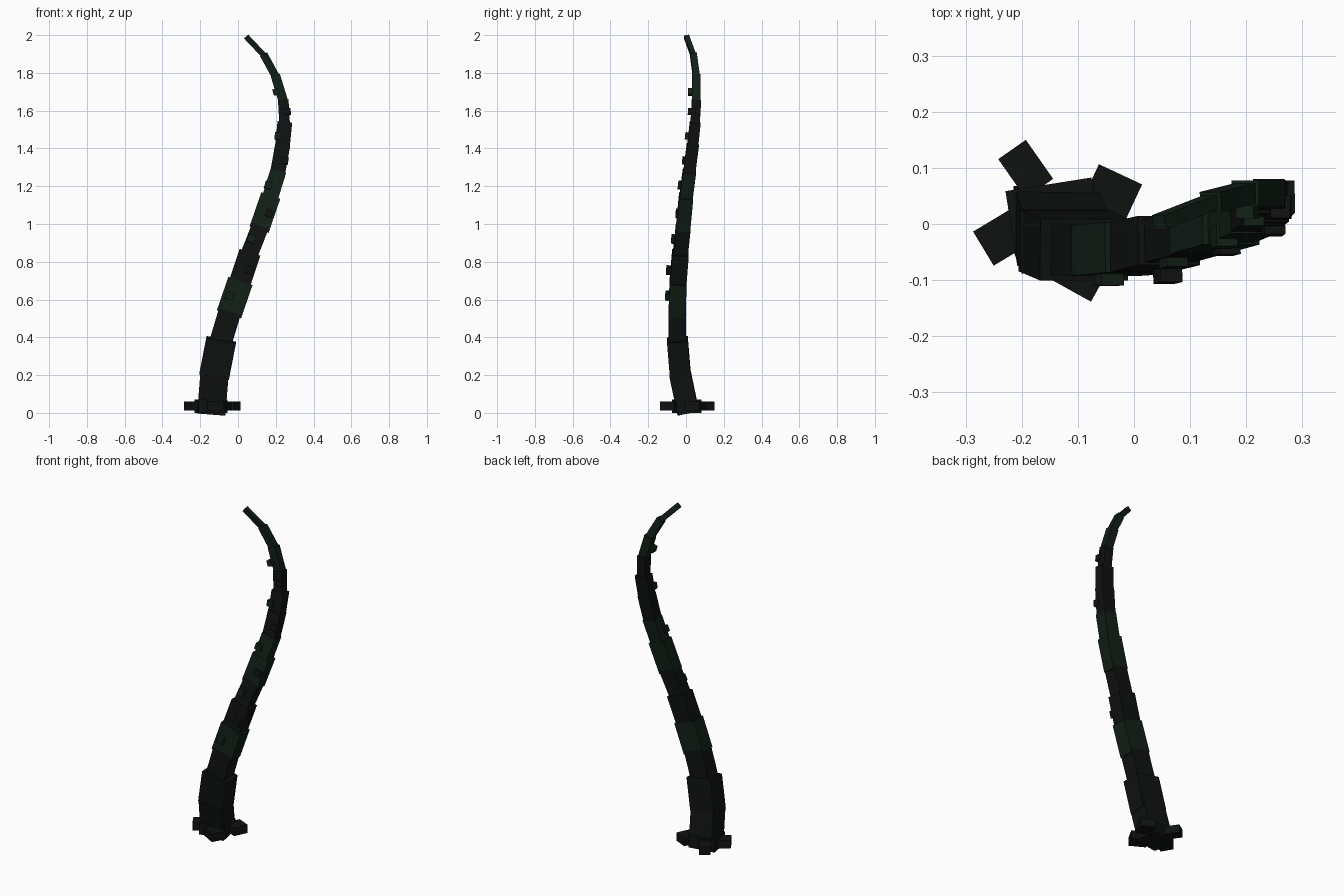
import bpy
from mathutils import Vector, Matrix

if "Cube" in bpy.data.objects:
    bpy.data.objects.remove(bpy.data.objects["Cube"])


def material(name, rgb):
    m = bpy.data.materials.new(name)
    m.diffuse_color = (*rgb, 1)
    m.use_nodes = True
    m.node_tree.nodes["Principled BSDF"].inputs["Base Color"].default_value = m.diffuse_color
    return m


BLACK = material("black_skin", (0.005, 0.006, 0.006))
GREEN = material("green_skin", (0.006, 0.014, 0.008))


def frame(axis):
    # local z follows the tentacle, local y stays towards the back
    z = axis.normalized()
    x = Vector((0, 1, 0)).cross(z).normalized()
    return Matrix((x, z.cross(x), z)).transposed()


def box(name, centre, size, rot, mat):
    bpy.ops.mesh.primitive_cube_add(size=1)
    ob = bpy.context.object
    ob.name = name
    ob.matrix_world = Matrix.LocRotScale(Vector(centre), rot.to_quaternion(), Vector(size))
    ob.data.materials.append(mat)
    return ob


# Centre line of the tentacle
path = [Vector(p) for p in (
    (-.14, .01, .01), (-.125, -.03, .20), (-.09, -.045, .38), (-.045, -.047, .53),
    (.01, -.042, .69), (.06, -.03, .84), (.115, -.015, .98), (.17, 0, 1.14),
    (.21, .017, 1.27), (.235, .035, 1.41), (.247, .048, 1.53), (.24, .055, 1.65),
    (.20, .055, 1.78), (.14, .04, 1.89), (.05, .005, 1.985))]

# Width and depth of each segment
sizes = [(.15, .115), (.16, .11), (.12, .092), (.135, .09), (.115, .088),
         (.092, .078), (.106, .075), (.085, .07), (.08, .064), (.078, .058),
         (.056, .05), (.05, .045), (.042, .036), (.03, .026)]
green = {3, 6, 7, 11, 12, 13}

for i, (w, d) in enumerate(sizes):
    a, b = path[i], path[i + 1]
    box(f"tentacle_segment_{i + 1}", (a + b) / 2, (w, d, (b - a).length + .015),
        frame(b - a), GREEN if i in green else BLACK)

# Suckers along the front, alternating side to side
suckers = [(-.045, -.09, .62), (.06, -.085, .755), (.07, -.058, .92), (.165, -.035, 1.055),
           (.16, -.022, 1.205), (.248, 0, 1.335), (.212, .015, 1.465),
           (.262, .03, 1.595), (.202, .03, 1.70)]
for i, p in enumerate(suckers):
    j = max(k for k in range(len(path) - 1) if path[k].z < p[2])
    s = .042 - .001 * i
    box(f"sucker_{i + 1}", p, (s, .04, s), frame(path[j + 1] - path[j]),
        GREEN if i % 2 == 0 else BLACK)

# Root slab and the blocks around it
turn = lambda deg: Matrix.Rotation(deg * 3.14159 / 180, 3, 'Z')
box("root_slab", (-.142, .004, .035), (.155, .135, .07), turn(9), BLACK)
for i, (x, y, w, d, deg) in enumerate([
        (-.193, .098, .085, .06, -55), (-.042, .05, .085, .085, -25),
        (-.232, -.022, .085, .071, 31), (-.098, -.078, .096, .085, -29)]):
    box(f"root_block_{i + 1}", (x, y, .036), (w, d, .048), turn(deg), BLACK)
